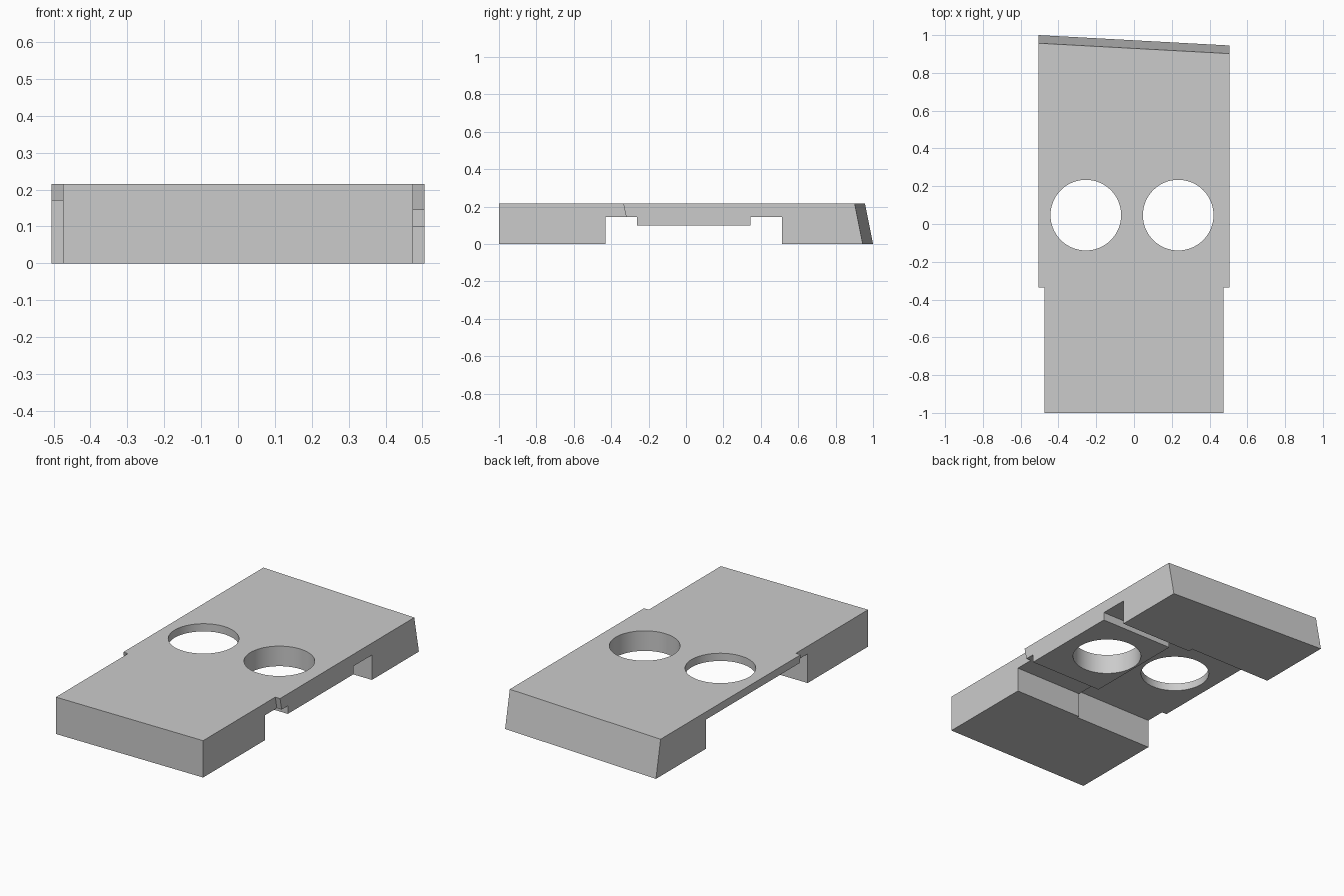
import bpy
import bmesh
import math

cube = bpy.data.objects.get("Cube")
if cube:
    bpy.data.objects.remove(cube, do_unlink=True)

grey = bpy.data.materials.new("light grey")
grey.use_nodes = True
colour = (0.6, 0.6, 0.6, 1.0)
grey.diffuse_color = colour
grey.node_tree.nodes["Principled BSDF"].inputs["Base Color"].default_value = colour

HEIGHT = 0.215
WIDE, NARROW = 0.506, 0.475
SPLIT = 0.035      # where the two underside recesses meet


def new_object(name, bm):
    bmesh.ops.recalc_face_normals(bm, faces=bm.faces)
    mesh = bpy.data.meshes.new(name)
    bm.to_mesh(mesh)
    bm.free()
    mesh.materials.append(grey)
    obj = bpy.data.objects.new(name, mesh)
    bpy.context.collection.objects.link(obj)
    return obj


def outline(z, step_y, back_shift):
    # Plan outline: narrow front, wider rear, skewed back edge
    points = [(-NARROW, -1), (NARROW, -1), (NARROW, step_y), (WIDE, step_y),
              (WIDE, 0.945 - back_shift), (-WIDE, 1 - back_shift),
              (-WIDE, step_y), (-NARROW, step_y)]
    return [(x, y, z) for x, y in points]


# Main plate, with a raked back end and undercut side steps
bm = bmesh.new()
low = [bm.verts.new(p) for p in outline(0, -0.289, 0)]
high = [bm.verts.new(p) for p in outline(HEIGHT, -0.335, 0.043)]
bm.faces.new(low)
bm.faces.new(high)
for i in range(len(low)):
    j = (i + 1) % len(low)
    bm.faces.new((low[i], low[j], high[j], high[i]))
plate = new_object("plate", bm)


def cut(cutter):
    cutter.hide_render = True
    mod = plate.modifiers.new("cut", "BOOLEAN")
    mod.operation = "DIFFERENCE"
    mod.solver = "EXACT"
    mod.object = cutter
    bpy.context.view_layer.objects.active = plate
    bpy.ops.object.modifier_apply(modifier=mod.name)
    bpy.data.objects.remove(cutter, do_unlink=True)


def cut_recess(x0, x1, y0, y1, top):
    bm = bmesh.new()
    bmesh.ops.create_cube(bm, size=1)
    for v in bm.verts:
        v.co = (x1 if v.co.x > 0 else x0,
                y1 if v.co.y > 0 else y0,
                top if v.co.z > 0 else -0.2)
    cut(new_object("recess_cutter", bm))


# Underside: one plain recess, and one with a raised pad around its hole
cut_recess(-0.7, SPLIT, -0.443, 0.54, 0.17)
cut_recess(SPLIT - 0.005, 0.7, -0.43, 0.512, 0.098)
cut_recess(SPLIT - 0.005, 0.7, -0.43, -0.263, 0.145)
cut_recess(SPLIT - 0.005, 0.7, 0.344, 0.512, 0.145)

# Two round through holes
for x in (-0.255, 0.234):
    bm = bmesh.new()
    bmesh.ops.create_cone(bm, cap_ends=True, segments=64, radius1=0.187,
                          radius2=0.187, depth=1)
    bmesh.ops.translate(bm, verts=bm.verts, vec=(x, 0.047, 0.1))
    cut(new_object("hole_cutter", bm))

# Smooth hole walls, sharp edges elsewhere
bpy.ops.object.select_all(action="DESELECT")
plate.select_set(True)
bpy.context.view_layer.objects.active = plate
bpy.ops.object.shade_smooth_by_angle(angle=math.radians(30))
